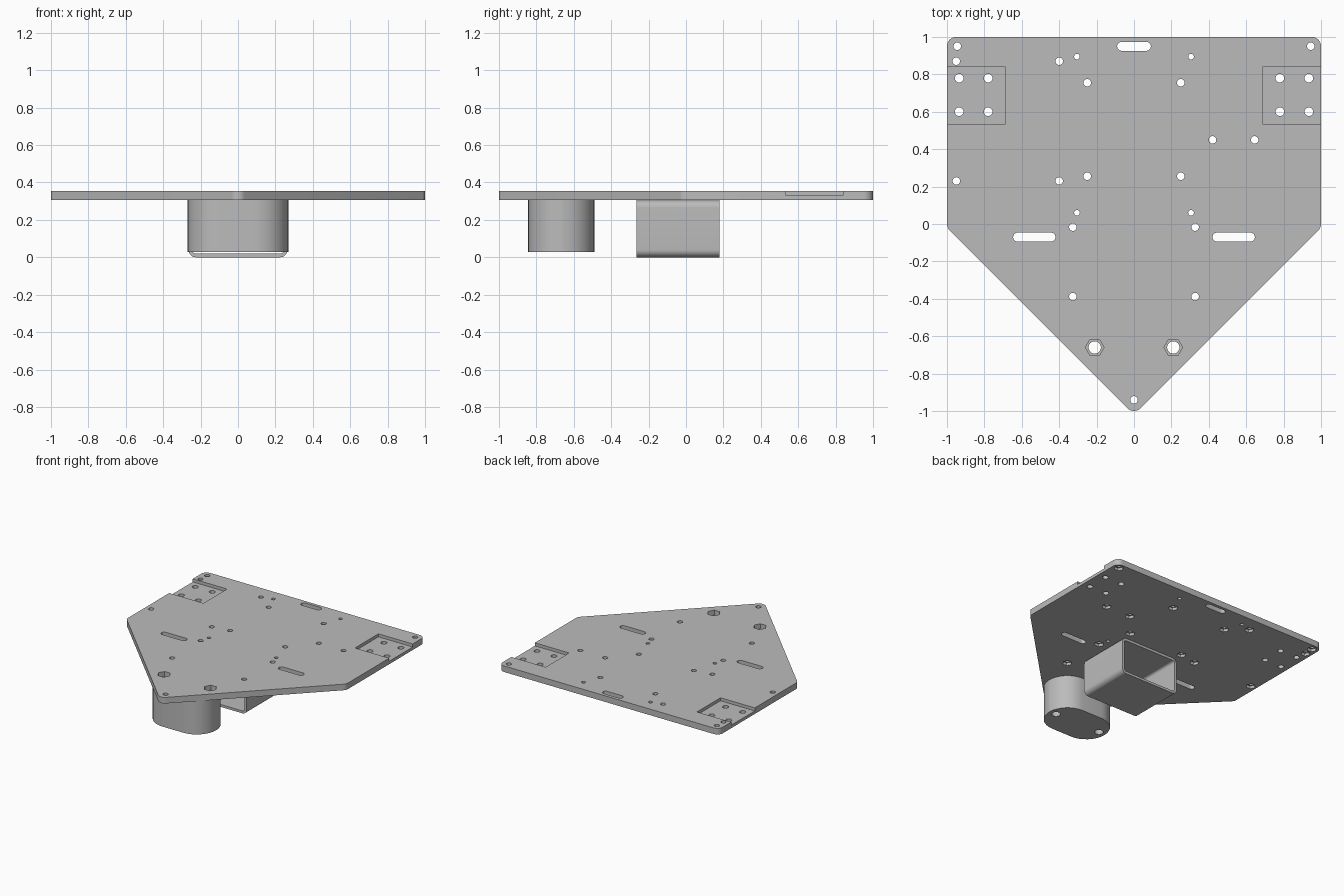
import bpy
import bmesh
from math import cos, sin, tan, pi, radians
from mathutils import Vector

cube = bpy.data.objects.get("Cube")
if cube:
    bpy.data.objects.remove(cube)

BOTTOM, TOP = 0.305, 0.355

grey = bpy.data.materials.new("plain grey")
grey.use_nodes = True
colour = (0.5, 0.5, 0.5, 1)
grey.diffuse_color = colour
grey.node_tree.nodes["Principled BSDF"].inputs["Base Color"].default_value = colour


def rounded(corners, radius, steps=10):
    """Counter-clockwise outline with every corner rounded."""
    points = []
    for i, corner in enumerate(corners):
        here = Vector(corner)
        a = (Vector(corners[i - 1]) - here).normalized()
        b = (Vector(corners[(i + 1) % len(corners)]) - here).normalized()
        half = a.angle(b) / 2
        centre = here + (a + b).normalized() * radius / sin(half)
        start = here + a * radius / tan(half) - centre
        sweep = pi - 2 * half
        for k in range(steps + 1):
            t = sweep * k / steps
            points.append((centre.x + start.x * cos(t) - start.y * sin(t),
                           centre.y + start.x * sin(t) + start.y * cos(t)))
    return points


def box(x0, x1, y0, y1):
    return [(x0, y0), (x1, y0), (x1, y1), (x0, y1)]


def slot(x, y, half_length, radius):
    return rounded(box(x - half_length, x + half_length, y - radius, y + radius),
                   radius * 0.998, 8)


def ring(x, y, radius, sides=24):
    return [(x + radius * cos(2 * pi * k / sides), y + radius * sin(2 * pi * k / sides))
            for k in range(sides)]


def prisms(name, parts):
    """One object from (outline, low z, high z) prisms."""
    bm = bmesh.new()
    for outline, low, high in parts:
        base = [bm.verts.new((x, y, low)) for x, y in outline]
        cap = [bm.verts.new((x, y, high)) for x, y in outline]
        bm.faces.new(base[::-1])
        bm.faces.new(cap)
        for i in range(len(base)):
            j = (i + 1) % len(base)
            bm.faces.new((base[i], base[j], cap[j], cap[i]))
    mesh = bpy.data.meshes.new(name)
    bm.to_mesh(mesh)
    bm.free()
    mesh.materials.append(grey)
    obj = bpy.data.objects.new(name, mesh)
    bpy.context.collection.objects.link(obj)
    return obj


def activate(obj):
    bpy.ops.object.select_all(action='DESELECT')
    obj.select_set(True)
    bpy.context.view_layer.objects.active = obj


def cut(obj, cutter):
    activate(obj)
    mod = obj.modifiers.new("cut", 'BOOLEAN')
    mod.operation, mod.solver, mod.object = 'DIFFERENCE', 'EXACT', cutter
    bpy.ops.object.modifier_apply(modifier=mod.name)


def both(points):
    return [(s * x, y) for x, y in points for s in (-1, 1)]


# Hole positions
nut_holes = both([(0.945, 0.95), (0.25, 0.755), (0.25, 0.255),
                  (0.327, -0.017), (0.327, -0.388)])
nut_holes += [(-0.95, 0.87), (-0.4, 0.87), (-0.95, 0.23), (-0.4, 0.23),
              (0.42, 0.45), (0.645, 0.45), (0, -0.94)]
small_holes = both([(0.305, 0.895), (0.305, 0.06)])
pocket_holes = both([(x, y) for x in (0.78, 0.935) for y in (0.6, 0.78)])
peg_holes = both([(0.21, -0.66)])

# Solid parts
plate = prisms("base_plate", [(rounded(
    [(-1, 1), (-1, -0.02), (0, -1.02), (1, -0.02), (1, 1)], 0.05), BOTTOM, TOP)])
peg = prisms("front_post", [(slot(0, -0.667, 0.27, 0.178), 0.027, BOTTOM)])

# Through holes and slots
through = [(ring(x, y, r), -0.1, 0.5)
           for group, r in ((nut_holes, 0.02), (small_holes, 0.015),
                            (pocket_holes, 0.023), (peg_holes, 0.033))
           for x, y in group]
through += [(slot(x, y, length, 0.024), -0.1, 0.5)
            for x, y, length in ((0, 0.95, 0.09), (-0.533, -0.07, 0.113), (0.533, -0.07, 0.113))]
hole_cutter = prisms("hole_cutter", through)

# Nut recesses and corner pockets
recess = [(ring(x, y, 0.036, 6), 0.2, BOTTOM + 0.022) for x, y in nut_holes]
recess += [(ring(x, y, 0.05, 6), TOP - 0.04, 0.5) for x, y in peg_holes]
recess += [(box(0.688, 1.1, 0.535, 0.84), 0.33, 0.5),
           (box(-1.1, -0.688, 0.535, 0.84), 0.33, 0.5)]
recess_cutter = prisms("recess_cutter", recess)

cut(plate, recess_cutter)
cut(plate, hole_cutter)
cut(peg, hole_cutter)
for helper in (hole_cutter, recess_cutter):
    bpy.data.objects.remove(helper)

# Square tube, open at front and back, drawn upright and then laid along y
tube = prisms("square_tube", [(rounded(box(-0.265, 0.265, 0, BOTTOM), 0.04), -0.18, 0.265)])
bore = prisms("tube_bore", [(rounded(box(-0.245, 0.245, 0.02, BOTTOM - 0.02), 0.02), -1, 1)])
cut(tube, bore)
bpy.data.objects.remove(bore)
for v in tube.data.vertices:
    x, y, z = v.co
    v.co = (x, -z, y)

for obj in (plate, peg, tube):
    activate(obj)
    bpy.ops.object.shade_smooth_by_angle(angle=radians(30))
